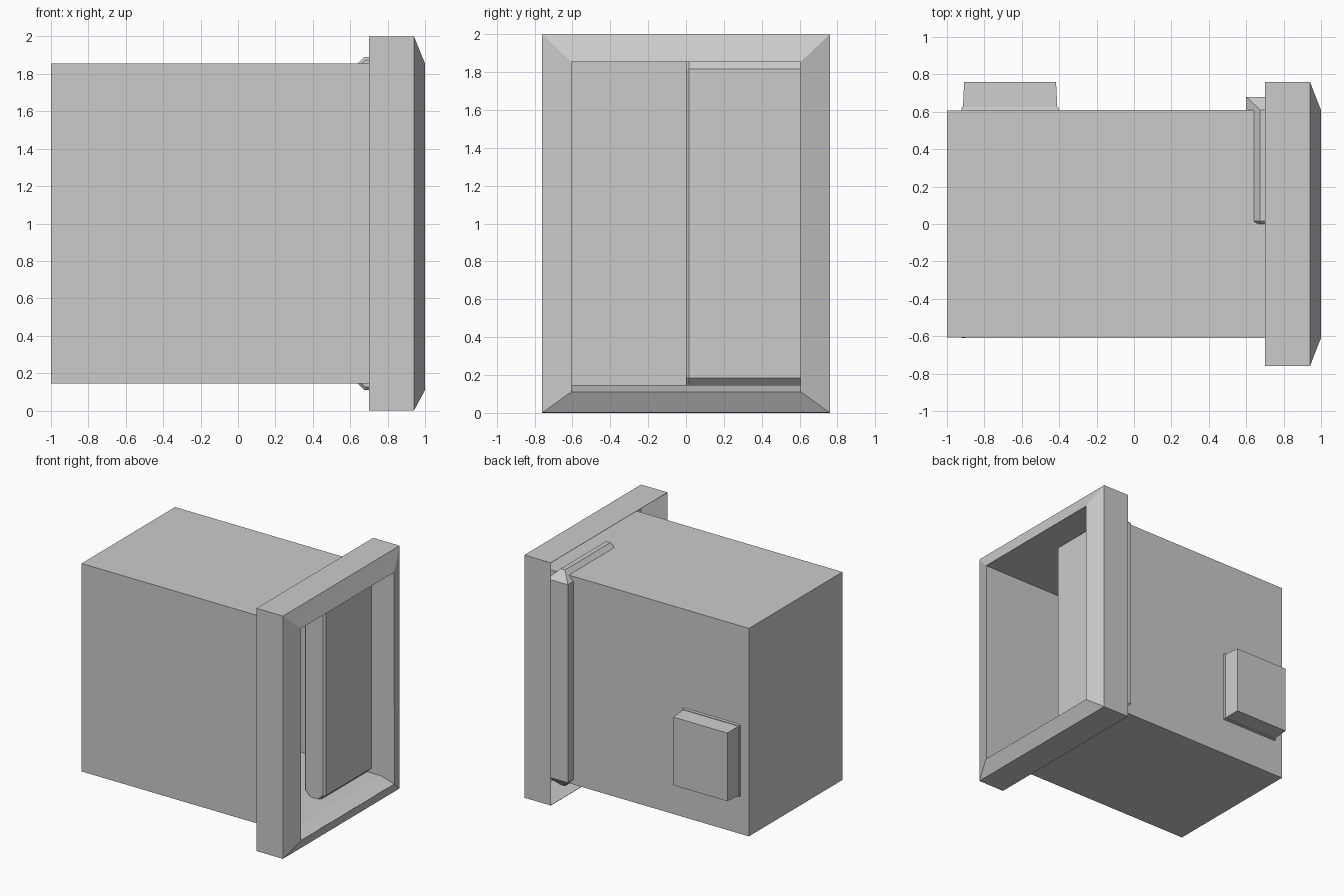
import bpy, bmesh

if "Cube" in bpy.data.objects:
    bpy.data.objects.remove(bpy.data.objects["Cube"])

grey = bpy.data.materials.new("plain grey")
grey.diffuse_color = (0.6, 0.6, 0.6, 1)
grey.use_nodes = True
grey.node_tree.nodes["Principled BSDF"].inputs["Base Color"].default_value = grey.diffuse_color


def rect(x, y, z0, z1):
    """Rectangle across the x axis."""
    return [(x, -y, z0), (x, y, z0), (x, y, z1), (x, -y, z1)]


def loft(name, loops, cap_start=True, cap_end=True, thickness=0):
    """Skin a row of loops, optionally capped, optionally as a thin shell."""
    bm = bmesh.new()
    rings = [[bm.verts.new(p) for p in loop] for loop in loops]
    for a, b in zip(rings, rings[1:]):
        n = len(a)
        for i in range(n):
            j = (i + 1) % n
            bm.faces.new((a[i], a[j], b[j], b[i]))
    if cap_start:
        bm.faces.new(rings[0][::-1])
    if cap_end:
        bm.faces.new(rings[-1])
    bmesh.ops.remove_doubles(bm, verts=bm.verts, dist=0.0005)
    bmesh.ops.recalc_face_normals(bm, faces=bm.faces)
    mesh = bpy.data.meshes.new(name)
    bm.to_mesh(mesh)
    bm.free()
    obj = bpy.data.objects.new(name, mesh)
    bpy.context.collection.objects.link(obj)
    mesh.materials.append(grey)
    if thickness:
        mod = obj.modifiers.new("thin wall", 'SOLIDIFY')
        mod.thickness = thickness
        mod.offset = 0
    return obj


# Housing: deep box open at the +x end, flaring down at the sill
loft("housing", [rect(-0.998, 0.607, 0.145, 1.855),
                 rect(0.88, 0.607, 0.145, 1.855),
                 rect(0.998, 0.607, 0.11, 1.855)], cap_end=False, thickness=0.004)

# Front frame: thin collar with a sloping face, hollow behind
loft("front_frame", [rect(0.70, 0.758, 0.002, 1.998),
                     rect(0.94, 0.758, 0.002, 1.998),
                     rect(0.998, 0.608, 0.11, 1.855)],
     cap_start=False, cap_end=False, thickness=0.004)


# Sliding door: slab with chamfered top and bottom, wedge shaped outer end
def door_section(y, inset=0.0, wedge=False):
    x0, x1 = 0.60 + inset, 0.79 - inset
    c = 0.0 if wedge else 0.075
    top, low = 1.815 - inset * 0.4, 0.185 + inset * 0.4
    rise = 0.0 if wedge else 0.075 - inset * 0.6
    xa, xb = (x0, x1) if wedge else (0.60 + c + inset * 0.4, 0.79 - c - inset * 0.4)
    return [(x0, y, low), (xa, y, low - rise), (xb, y, low - rise), (x1, y, low),
            (x1, y, top), (xb, y, top + rise), (xa, y, top + rise), (x0, y, top)]


loft("sliding_door", [door_section(0.0, 0.015), door_section(0.015),
                      door_section(0.61), door_section(0.68, wedge=True)])


# Rear box on its mounting plate
def slab_loop(y, x0, x1, z0, z1):
    return [(x0, y, z0), (x1, y, z0), (x1, y, z1), (x0, y, z1)]


loft("mounting_plate", [slab_loop(0.605, -0.925, -0.40, 0.45, 1.045),
                        slab_loop(0.625, -0.92, -0.405, 0.455, 1.04)])
loft("rear_box", [slab_loop(0.62, -0.915, -0.41, 0.46, 1.035),
                  slab_loop(0.76, -0.908, -0.417, 0.467, 1.028)])
